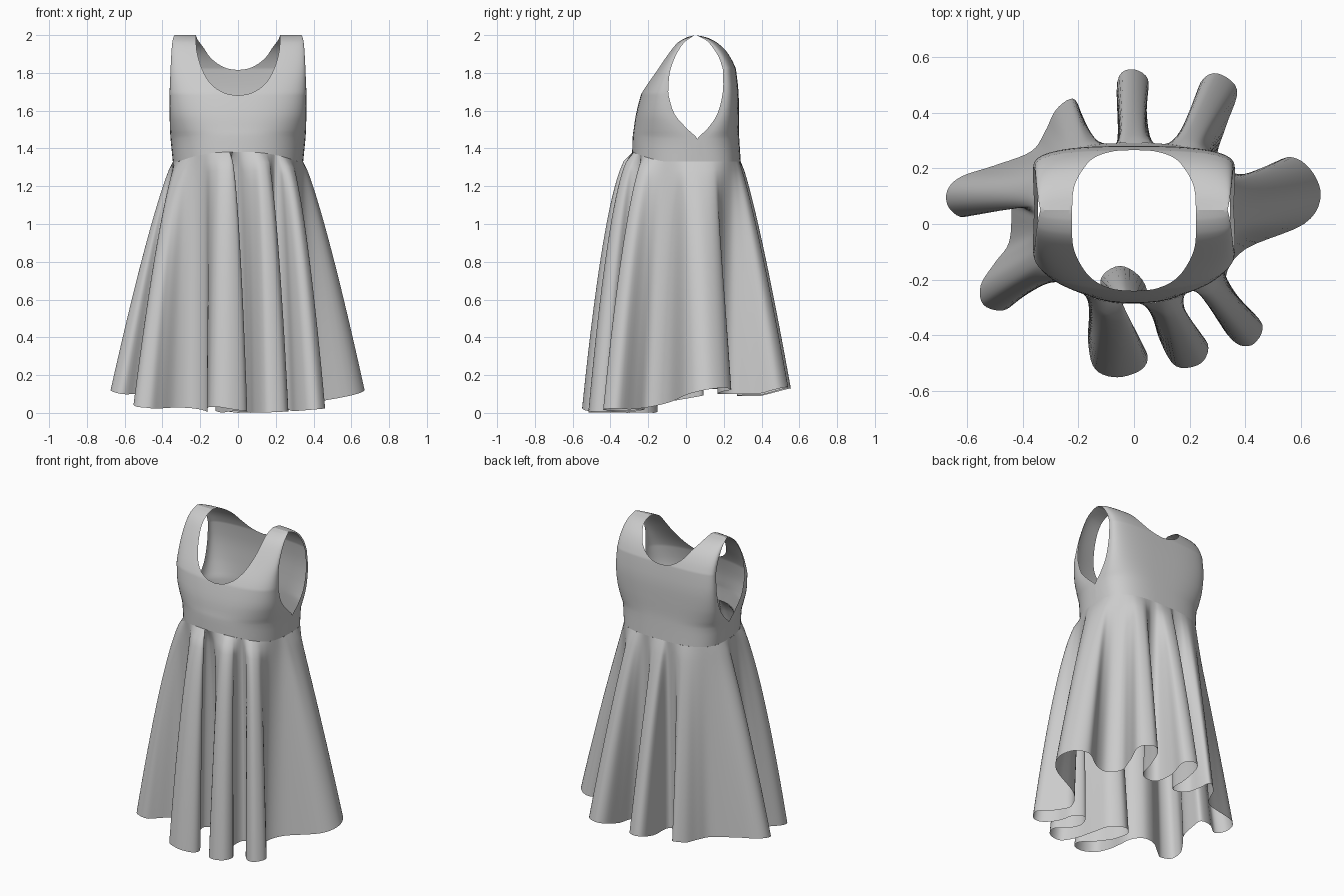
import bpy, math

if "Cube" in bpy.data.objects:
    bpy.data.objects.remove(bpy.data.objects["Cube"])

def clamp(v):
    return min(max(v, 0), 1)

def catmull(p0, p1, p2, p3, t):
    return tuple(0.5 * (2*b + (c - a)*t + (2*a - 5*b + 4*c - d)*t*t + (3*b - a - 3*c + d)*t**3)
                 for a, b, c, d in zip(p0, p1, p2, p3))

def resample_loop(pts, n):
    m = len(pts)
    return [catmull(pts[i-1], pts[i], pts[(i+1) % m], pts[(i+2) % m], k / n)
            for i in range(m) for k in range(n)]

def resample_table(tab, n):
    # Hermite interpolation over height; linear where the neckline opens
    def slope(i, c):
        lo, hi = tab[max(i-1, 0)], tab[min(i+1, len(tab)-1)]
        return (hi[c] - lo[c]) / (hi[0] - lo[0])
    out = []
    for i in range(len(tab) - 1):
        p, q = tab[i], tab[i+1]
        h = q[0] - p[0]
        for k in range(n):
            t = k / n
            row = [p[0] + h*t]
            for c in (1, 2, 3, 4):
                if c == 4 and p[4] == 0:
                    row.append(q[4] * math.sqrt(t))
                    continue
                row.append((2*t**3 - 3*t*t + 1)*p[c] + (3*t*t - 2*t**3)*q[c]
                           + (t**3 - 2*t*t + t)*h*slope(i, c) + (t**3 - t*t)*h*slope(i+1, c))
            out.append(row)
    return out + [tab[-1]]

def add_grid(name, grids, wrap=False):
    verts, faces = [], []
    for rows in grids:
        base, w = len(verts), len(rows[0])
        verts += [p for r in rows for p in r]
        for j in range(len(rows) - 1):
            for i in range(w if wrap else w - 1):
                a, b = base + j*w + i, base + j*w + (i + 1) % w
                faces.append((a, b, b + w, a + w))
    me = bpy.data.meshes.new(name)
    me.from_pydata(verts, [], faces)
    ob = bpy.data.objects.new(name, me)
    bpy.context.collection.objects.link(ob)
    bpy.ops.object.select_all(action='DESELECT')
    ob.select_set(True)
    bpy.context.view_layer.objects.active = ob
    if not wrap:  # weld the panels along the seams
        bpy.ops.object.mode_set(mode='EDIT')
        bpy.ops.mesh.select_all(action='SELECT')
        bpy.ops.mesh.remove_doubles(threshold=0.0005)
        bpy.ops.mesh.normals_make_consistent(inside=False)
        bpy.ops.object.mode_set(mode='OBJECT')
    bpy.ops.object.shade_smooth()
    return ob

SEAM_Z, SIDE_Y, WAIST = 1.33, 0.06, 0.345
FRONT_E, BACK_E = 0.84, 0.68

def seam(y):  # the waist seam rises at the front
    return SEAM_Z + .05 * clamp((-y - .1) / .18) ** 1.5

# Bodice panels: height, half width, armhole y, centre y, neckline half width
front = [(SEAM_Z, WAIST, .06, -.285, 0), (1.45, .357, .06, -.282, 0), (1.5, .36, .01, -.277, 0),
         (1.58, .362, -.06, -.265, 0), (1.68, .362, -.092, -.24, 0), (1.70, .362, -.094, -.232, .085),
         (1.75, .36, -.092, -.203, .15), (1.82, .357, -.082, -.155, .19), (1.9, .353, -.05, -.1, .215),
         (1.96, .348, -.01, -.05, .222), (1.99, .341, .03, .005, .222), (2.0, .336, .05, .05, .222)]
back = [(SEAM_Z, WAIST, .06, .29, 0), (1.45, .357, .06, .282, 0), (1.5, .36, .11, .28, 0),
        (1.58, .362, .165, .28, 0), (1.7, .362, .195, .278, 0), (1.815, .357, .195, .265, 0),
        (1.83, .356, .192, .261, .075), (1.88, .354, .175, .238, .145), (1.93, .351, .145, .203, .18),
        (1.97, .346, .11, .152, .21), (1.99, .341, .075, .105, .22), (2.0, .336, .05, .05, .222)]

panels = []
for table, e in ((front, FRONT_E), (back, BACK_E)):
    for side in (1, -1):
        rows = []
        for z, a, arm, mid, neck in resample_table(table, 3):
            end = math.acos((max(neck, 0) / a) ** (1 / e))
            row = []
            for k in range(17):
                p = end * k / 16
                y = arm + (mid - arm) * math.sin(p) ** e
                lift = (seam(y) - SEAM_Z) * clamp((1.5 - z) / (1.5 - SEAM_Z))
                row.append((side * a * max(math.cos(p), 0) ** e, y, z + lift))
            rows.append(row)
        panels.append(rows)
add_grid("bodice", panels)

# Hem outline with nine draped folds, counterclockwise from the right side
hem = [(.33, -.19), (.40, -.09), (.61, 0), (.67, .1), (.63, .2), (.55, .24), (.45, .18), (.36, .17),
       (.30, .24), (.33, .35), (.37, .48), (.3, .54), (.24, .51), (.21, .4), (.18, .3), (.12, .27),
       (.06, .3), (.045, .42), (.05, .52), (-.01, .555), (-.06, .51), (-.06, .3), (-.11, .275),
       (-.17, .32), (-.19, .4), (-.22, .45), (-.28, .41), (-.32, .33), (-.37, .26),
       (-.5, .21), (-.62, .17), (-.67, .12), (-.665, .06), (-.61, .025), (-.53, .08), (-.45, .09), (-.44, .03),
       (-.45, -.07), (-.5, -.14), (-.55, -.22), (-.54, -.29), (-.47, -.31), (-.41, -.27), (-.33, -.21),
       (-.24, -.2), (-.165, -.27), (-.165, -.42), (-.14, -.52), (-.06, -.55), (.03, -.52), (.045, -.46),
       (-.03, -.39), (-.08, -.3), (-.12, -.2), (-.05, -.15), (.03, -.2),
       (.065, -.31), (.09, -.41), (.15, -.51), (.24, -.5), (.265, -.43), (.2, -.36), (.17, -.28), (.2, -.22),
       (.27, -.26), (.31, -.36), (.37, -.43), (.43, -.43), (.46, -.36), (.38, -.27)]
hem = resample_loop(hem, 5)
n = len(hem)

# Smoothed hem angles give the matching waist positions
ang = []
for x, y in hem:
    t = math.atan2(y - SIDE_Y, x)
    while ang and t < ang[-1] - math.pi:
        t += 2 * math.pi
    ang.append(t)
R = 17
smooth = sorted(sum(ang[(i+k) % n] + 2*math.pi*((i+k)//n) for k in range(-R, R+1)) / (2*R + 1)
                for i in range(n))

def waist_point(t):
    c, s = math.cos(t), math.sin(t)
    d, e = (.23, BACK_E) if s > 0 else (.345, FRONT_E)
    r = ((abs(c) / WAIST) ** (2/e) + (abs(s) / d) ** (2/e)) ** (-e/2)
    return r * c, SIDE_Y + r * s

# Skirt: loft from waist to hem, folds flaring sooner at the front
skirt = []
for j in range(29):
    t, row = j / 28, []
    for (x, y), th in zip(hem, smooth):
        wx, wy = waist_point(th)
        f = t ** (0.52 + 0.3 * clamp((wy + .28) / .3))
        hz = .09 * clamp((y + .3) / .5) * clamp(abs(x) / .2 + clamp(y * 5)) \
            + .11 * x * x + .04 * clamp((y - .4) / .15) \
            + .03 * clamp((.1 - x) / .2) * clamp((-.3 - y) / .2)
        top = seam(wy)
        row.append((wx + (x - wx) * f, wy + (y - wy) * f, top + (hz - top) * t))
    skirt.append(row)
low = min(p[2] for p in skirt[-1])
skirt = [[(x, y, z - low * j / 28) for x, y, z in r] for j, r in enumerate(skirt)]
add_grid("skirt", [skirt], wrap=True)
